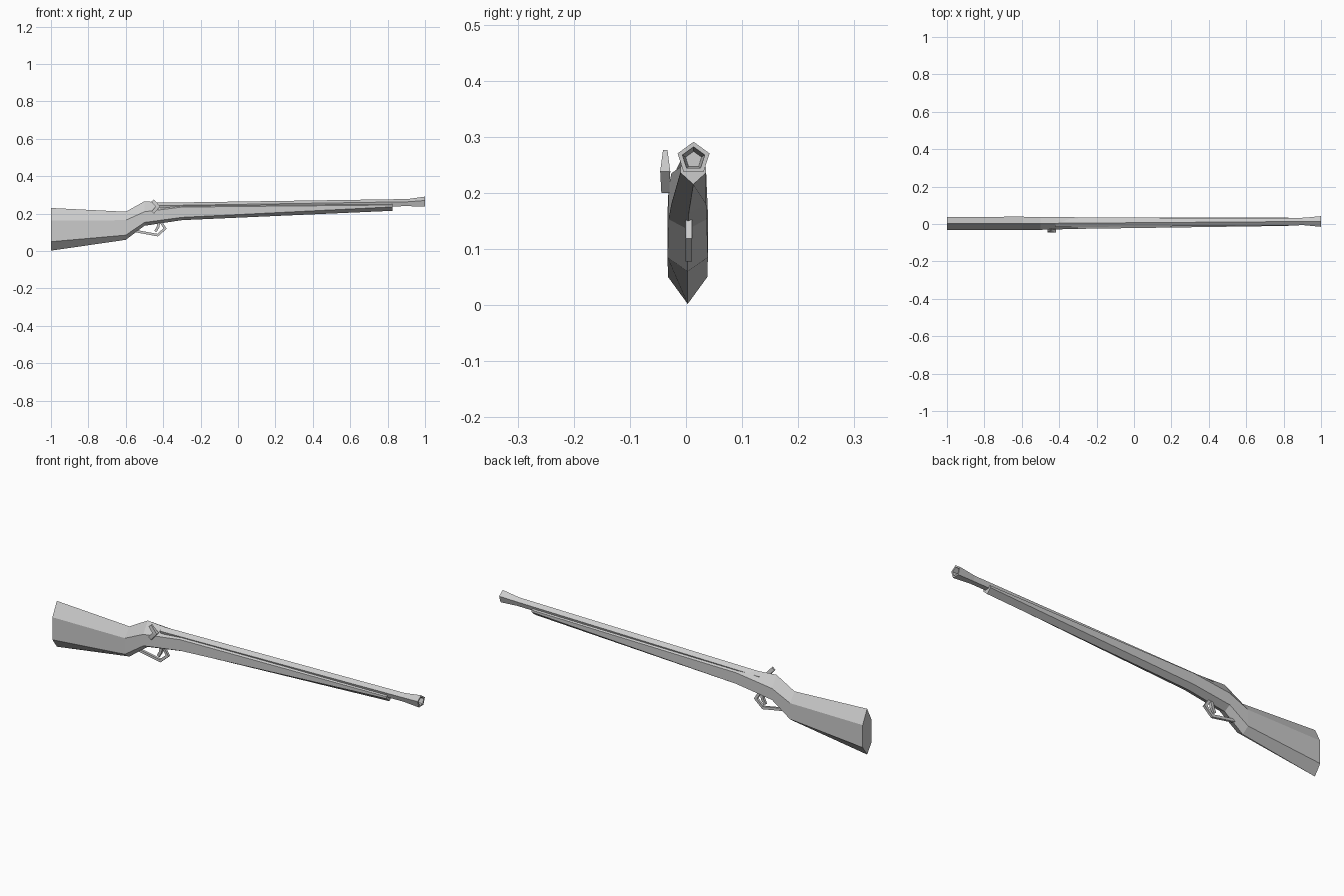
import bpy, bmesh, math
from mathutils import Vector

if "Cube" in bpy.data.objects:
    bpy.data.objects.remove(bpy.data.objects["Cube"])


def make(name, verts, faces):
    me = bpy.data.meshes.new(name)
    me.from_pydata(verts, [], faces)
    bm = bmesh.new()
    bm.from_mesh(me)
    bmesh.ops.recalc_face_normals(bm, faces=bm.faces)
    bm.to_mesh(me)
    bm.free()
    ob = bpy.data.objects.new(name, me)
    bpy.context.collection.objects.link(ob)
    return ob


def loft(name, rings):
    """Skin matching rings of points and cap both ends."""
    n = len(rings[0])
    faces = [(i * n + j, i * n + (j + 1) % n, (i + 1) * n + (j + 1) % n, (i + 1) * n + j)
             for i in range(len(rings) - 1) for j in range(n)]
    faces += [tuple(range(n)), tuple(range((len(rings) - 1) * n, len(rings) * n))]
    return make(name, [p for r in rings for p in r], faces)


def strip(name, path, thick, y, half_widths):
    """Mitred rectangular bar following an (x, z) path."""
    pts = [Vector(p) for p in path]
    rings = []
    for i, p in enumerate(pts):
        a = (p - pts[i - 1]).normalized() if i else (pts[1] - p).normalized()
        b = (pts[i + 1] - p).normalized() if i < len(pts) - 1 else a
        t = (a + b).normalized()
        n = Vector((-t.y, t.x)) * thick / 2 / max(t.dot(a), 0.5)
        w = half_widths[i]
        rings.append([(p.x + s * n.x, y + q * w, p.y + s * n.y)
                      for s, q in ((1, 1), (1, -1), (-1, -1), (-1, 1))])
    return loft(name, rings)


# Stock: six-sided sections (x, centre y, half width, top, upper side, lower side, bottom)
sections = [
    (-1.0, .003, .035, .230, .162, .050, .002),
    (-.6, .003, .036, .210, .165, .085, .060),
    (-.5, .003, .034, .266, .210, .153, .135),
    (-.3, .005, .031, .250, .235, .180, .165),
    (.825, .013, .023, .260, .246, .236, .215),
]
loft("stock", [[(x, c, t), (x, c + w, u), (x, c + w, l), (x, c, b), (x, c - w, l), (x, c - w, u)]
               for x, c, w, t, u, l, b in sections])


# Barrel: five-sided tube with flared muzzle and a hollow bore
def pentagon(x, y, z, r):
    return [(x, y + r * math.sin(k * math.tau / 5), z + r * math.cos(k * math.tau / 5))
            for k in range(5)]


loft("barrel", [
    pentagon(-.42, .004, .236, .022),
    pentagon(.91, .0135, .257, .021),
    pentagon(1.0, .0135, .261, .030),
    pentagon(1.0, .0135, .261, .021),
    pentagon(.93, .0135, .259, .015),
])

# Trigger guard and trigger
strip("trigger_guard", [(-.55, .107), (-.43, .085), (-.39, .120), (-.415, .160)],
      .013, .005, [.006] * 4)
strip("trigger", [(-.42, .165), (-.428, .128), (-.442, .104)], .014, .005, [.007, .007, .004])

# Cocked hammer on the left side of the lock, with its pivot pin
strip("hammer", [(-.456, .206), (-.428, .238), (-.457, .270)], .018, -.037, [.007, .009, .004])
strip("hammer_pin", [(-.455, .205), (-.441, .221)], .012, -.032, [.008, .008])
